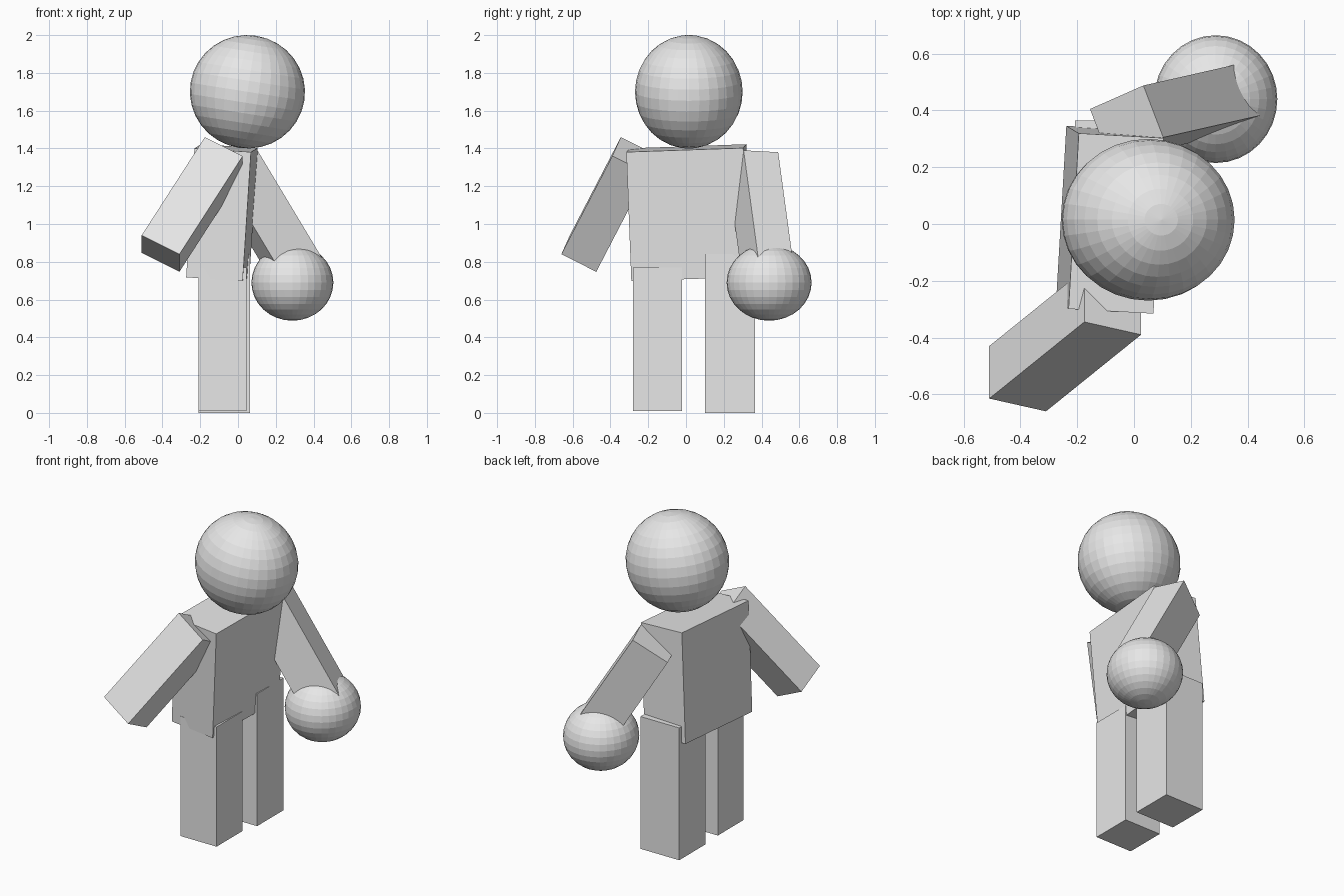
import bpy, bmesh
from math import radians
from mathutils import Matrix, Vector, Euler

cube = bpy.data.objects.get("Cube")
if cube:
    bpy.data.objects.remove(cube, do_unlink=True)

# Single light grey for the whole figure
GREY = (0.8, 0.8, 0.8, 1.0)
grey = bpy.data.materials.new("light_grey")
grey.use_nodes = True
grey.diffuse_color = GREY
grey.node_tree.nodes["Principled BSDF"].inputs["Base Color"].default_value = GREY


def add_part(name, bm):
    """Turn a bmesh into a flat-shaded grey object."""
    bmesh.ops.recalc_face_normals(bm, faces=bm.faces)
    mesh = bpy.data.meshes.new(name)
    bm.to_mesh(mesh)
    bm.free()
    mesh.materials.append(grey)
    obj = bpy.data.objects.new(name, mesh)
    bpy.context.collection.objects.link(obj)
    return obj


def box(name, centre, size, tilt=(0, 0, 0)):
    bm = bmesh.new()
    bmesh.ops.create_cube(bm, size=1)
    obj = add_part(name, bm)
    obj.location = centre
    obj.scale = size
    obj.rotation_euler = Euler([radians(a) for a in tilt])
    return obj


def limb(name, corner, width, depth, length):
    """Slanted box spanned by three edges from one shoulder corner."""
    edges = [Vector(e) for e in (width, depth, length)]
    frame = Matrix(edges).transposed().to_4x4()
    frame.translation = Vector(corner) + sum(edges, Vector()) / 2
    bm = bmesh.new()
    bmesh.ops.create_cube(bm, size=1, matrix=frame)
    return add_part(name, bm)


def ball(name, centre, radii, tilt=0):
    bm = bmesh.new()
    bmesh.ops.create_uvsphere(bm, u_segments=32, v_segments=16, radius=1)
    obj = add_part(name, bm)
    obj.location = centre
    obj.scale = radii
    obj.rotation_euler.y = radians(tilt)
    return obj


# Head and slightly leaning torso
ball("head", (0.05, 0.015, 1.70), (0.305, 0.285, 0.30), tilt=9)
box("torso", (-0.085, 0.015, 1.06), (0.30, 0.62, 0.685), tilt=(2, 3.8, -3.2))

# Legs
box("front_leg", (-0.082, -0.15, 0.39), (0.255, 0.26, 0.76))
box("rear_leg", (-0.072, 0.233, 0.42), (0.272, 0.265, 0.84))

# Arms
limb("front_arm", (-0.175, -0.345, 1.46),
     (0.20, -0.045, -0.10), (0, 0.185, -0.093), (-0.335, -0.27, -0.52))
limb("rear_arm", (0.033, 0.488, 1.38),
     (0.07, -0.183, 0.01), (-0.188, -0.083, -0.124), (0.34, 0.077, -0.567))

# Ball on the end of the rear arm
ball("hand_ball", (0.288, 0.44, 0.69), (0.217, 0.225, 0.202))
